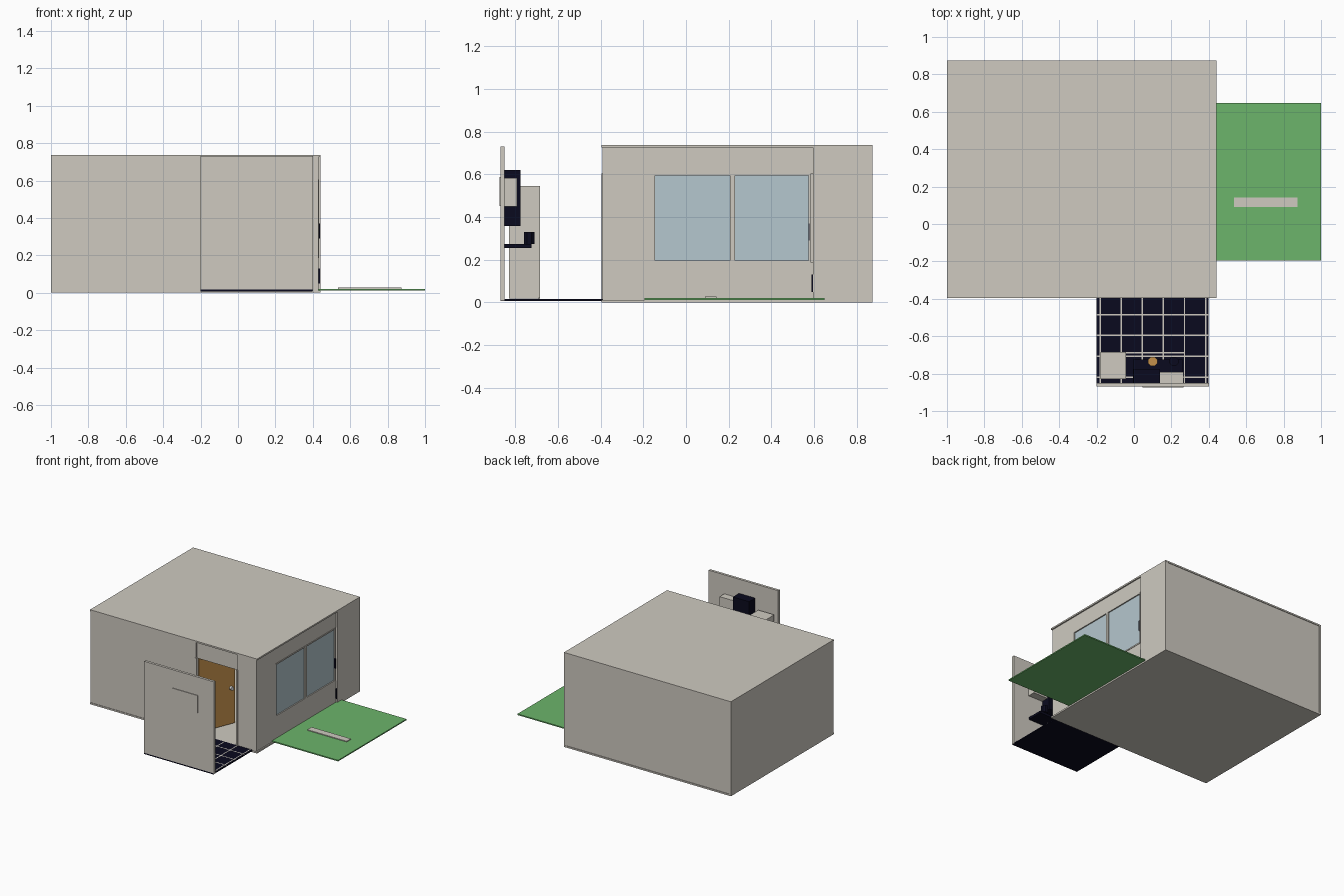
import bpy, math
from mathutils import Matrix

cube = bpy.data.objects.get("Cube")
if cube:
    bpy.data.objects.remove(cube, do_unlink=True)


def material(name, r, g, b):
    m = bpy.data.materials.new(name)
    m.use_nodes = True
    m.diffuse_color = (r, g, b, 1)
    m.node_tree.nodes["Principled BSDF"].inputs["Base Color"].default_value = (r, g, b, 1)
    return m


plaster = material("warm_plaster", 0.62, 0.59, 0.53)
navy = material("dark_navy", 0.003, 0.003, 0.013)
grass = material("lawn_green", 0.15, 0.46, 0.145)
glass = material("pale_glass", 0.46, 0.57, 0.62)
wood = material("door_wood", 0.55, 0.28, 0.07)
metal = material("pale_metal", 0.65, 0.65, 0.65)


def box(name, x, y, z, mat):
    """Box from (low, high) pairs along each axis."""
    bpy.ops.mesh.primitive_cube_add(size=1)
    o = bpy.context.object
    o.name = name
    lo, hi = zip(x, y, z)
    size = [b - a for a, b in zip(lo, hi)]
    mid = [(a + b) / 2 for a, b in zip(lo, hi)]
    o.data.transform(Matrix.Translation(mid) @ Matrix.Diagonal((*size, 1)))
    o.data.materials.append(mat)
    return o


def drum(name, at, radius, depth, sides, mat, rot=(0, 0, 0)):
    bpy.ops.mesh.primitive_cylinder_add(vertices=sides, radius=radius, depth=depth,
                                        location=at, rotation=rot)
    o = bpy.context.object
    o.name = name
    o.data.materials.append(mat)
    return o


# House shell
left, right, front, back = -1, 0.44, -0.395, 0.875
wall_z = (0.01, 0.727)
box("house_floor", (left, right), (front, back), (0, 0.012), plaster)
box("roof", (left, right), (front, back), (0.725, 0.737), plaster)
box("side_wall", (left, left + 0.015), (front + 0.006, back), wall_z, plaster)
box("back_wall", (left + 0.01, right - 0.01), (back - 0.02, back - 0.005), wall_z, plaster)

# Front wall with doorway
door_x = (-0.087, 0.268)
wall_y = (front + 0.004, front + 0.02)
box("front_wall_wide", (left + 0.013, door_x[0]), wall_y, wall_z, plaster)
box("front_wall_narrow", (door_x[1], right - 0.013), wall_y, wall_z, plaster)
box("door_header", door_x, (front + 0.012, front + 0.024), (0.6, 0.727), plaster)
for i, x in enumerate(door_x):
    box(f"door_jamb_{i}", (x - 0.006, x + 0.006), (front - 0.001, front + 0.03), (0.012, 0.605), plaster)

# Open door with handles, swung into the room
hinge = Matrix.Translation((-0.078, -0.375, 0)) @ Matrix.Rotation(math.radians(68), 4, "Z")
door = box("door", (0, 0.305), (-0.006, 0.006), (0.02, 0.59), wood)
door.matrix_world = hinge
for side in (-1, 1):
    knob = drum(f"door_knob_{side}", (0, 0, 0), 0.014, 0.02, 16, metal)
    knob.matrix_world = (hinge @ Matrix.Translation((0.27, side * 0.016, 0.3))
                         @ Matrix.Rotation(math.pi / 2, 4, "X"))

# Window wall, with a deeper panel towards the back
win_y, win_z = (-0.155, 0.585), (0.187, 0.605)
wx = (0.415, 0.43)
box("window_wall_front", wx, (front + 0.006, win_y[0]), wall_z, plaster)
box("window_wall_below", wx, (win_y[0], 0.595), (0.01, win_z[0]), plaster)
box("window_wall_above", wx, (win_y[0], 0.595), (win_z[1], 0.727), plaster)
box("deep_side_panel", (0.42, right), (0.595, back - 0.002), wall_z, plaster)

# Window frame and panes
fx, t = (0.416, 0.433), 0.01
for i, y in enumerate((win_y[0], win_y[1] - t)):
    box(f"window_frame_side_{i}", fx, (y, y + t), win_z, plaster)
for i, z in enumerate((win_z[0], win_z[1] - t)):
    box(f"window_frame_rail_{i}", fx, win_y, (z, z + t), plaster)
box("window_mullion", fx, (0.206, 0.23), win_z, plaster)
for i, y in enumerate(((-0.147, 0.21), (0.226, 0.577))):
    box(f"window_pane_{i}", (0.42, 0.424), y, (0.195, 0.597), glass)
box("window_handle", (0.428, 0.438), (0.574, 0.579), (0.29, 0.37), navy)
box("wall_socket", (0.428, 0.438), (0.588, 0.594), (0.05, 0.13), navy)

# Lawn and its stepping slab
box("lawn", (right - 0.01, 1), (-0.195, 0.648), (0.012, 0.021), grass)
box("garden_slab", (0.535, 0.875), (0.09, 0.142), (0.019, 0.027), plaster)

# Tiled kitchen floor with grout lines
tile_x, tile_y = (-0.2, 0.397), (-0.87, front + 0.005)
box("tile_floor", tile_x, tile_y, (0.007, 0.016), navy)
for i in range(6):
    x = -0.18 + i * 0.1125
    box(f"grout_long_{i}", (x - 0.004, x + 0.004), tile_y, (0.014, 0.0168), plaster)
for i in range(4):
    y = -0.484 - i * 0.112
    box(f"grout_cross_{i}", tile_x, (y - 0.004, y + 0.004), (0.014, 0.0168), plaster)

# Kitchen partition and vent plate on its outside
box("kitchen_partition", (-0.2, 0.4), (-0.87, -0.85), (0.01, 0.73), plaster)
box("vent_plate", (0.045, 0.265), (-0.875, -0.868), (0.452, 0.588), plaster)

# Kitchen fittings
box("fridge", (-0.18, -0.042), (-0.83, -0.685), (0.018, 0.545), plaster)
box("counter", (-0.005, 0.262), (-0.85, -0.725), (0.256, 0.274), navy)
box("dark_cupboard", (-0.002, 0.138), (-0.85, -0.775), (0.357, 0.62), navy)
box("pale_cupboard", (0.138, 0.265), (-0.85, -0.792), (0.45, 0.582), plaster)
box("floor_strip", (-0.042, 0.27), (-0.692, -0.684), (0.014, 0.022), plaster)

# Counter-top items
drum("wooden_pot", (0.1, -0.735, 0.298), 0.027, 0.05, 8, wood, (0, 0, math.pi / 8))
drum("dark_pot", (0.213, -0.735, 0.302), 0.026, 0.056, 8, navy, (0, 0, math.pi / 8))
